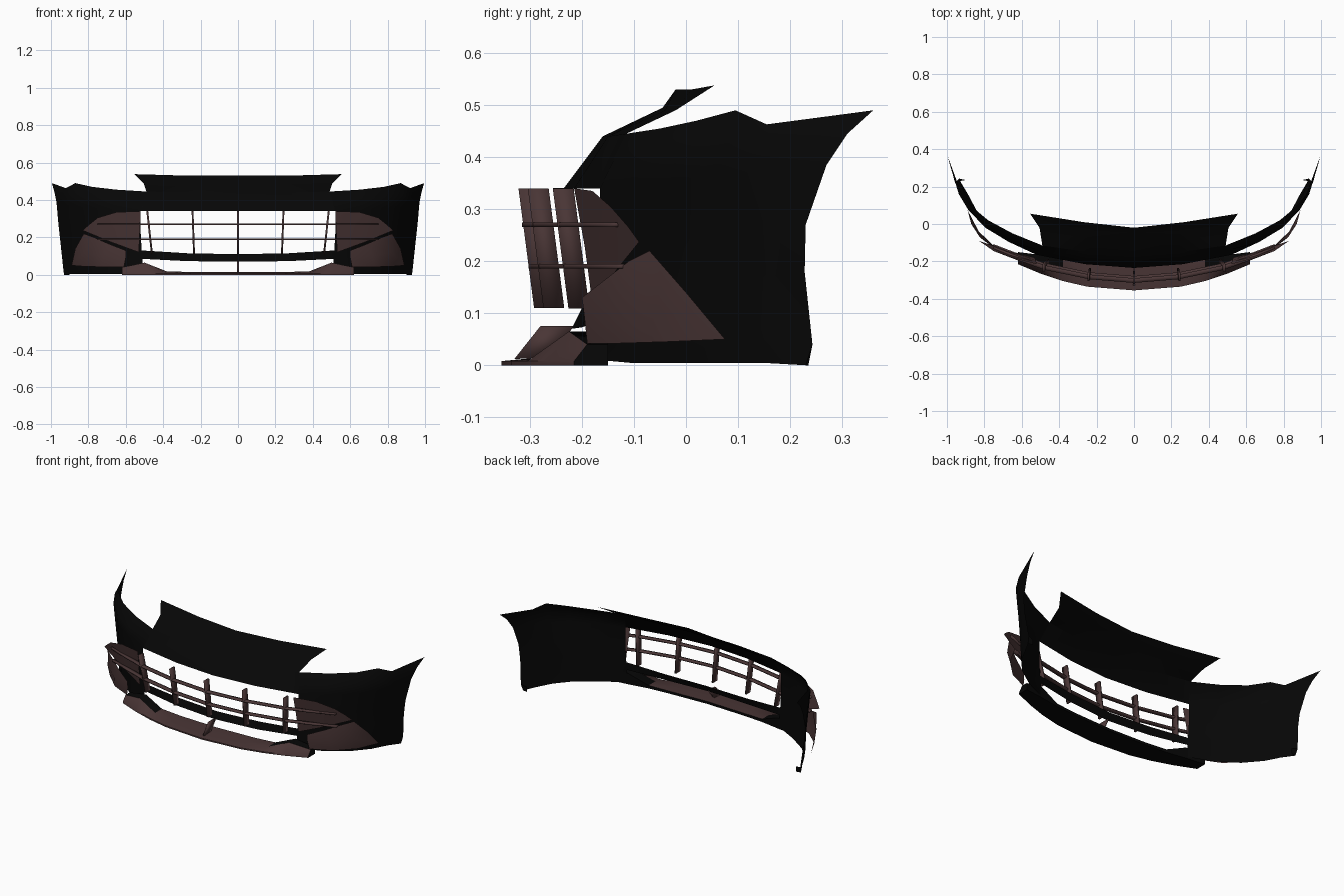
import bpy
import bmesh

cube = bpy.data.objects.get("Cube")
if cube:
    bpy.data.objects.remove(cube, do_unlink=True)


def make_material(name, color):
    mat = bpy.data.materials.new(name)
    mat.use_nodes = True
    mat.diffuse_color = color
    bsdf = mat.node_tree.nodes["Principled BSDF"]
    bsdf.inputs["Base Color"].default_value = color
    bsdf.inputs["Roughness"].default_value = 0.6
    return mat


black = make_material("matte black", (0.002, 0.002, 0.002, 1))
brown = make_material("dark brown", (0.067, 0.036, 0.036, 1))


def add_grid(bm, rows, strip_colors=None):
    """Skin neighbouring rows of points with quads."""
    verts = [[bm.verts.new(p) for p in row] for row in rows]
    for r in range(len(rows) - 1):
        for c in range(len(rows[r]) - 1):
            face = bm.faces.new((verts[r][c], verts[r + 1][c],
                                 verts[r + 1][c + 1], verts[r][c + 1]))
            if strip_colors:
                face.material_index = strip_colors[r]
    return verts


def finish(name, bm, materials, mirror=True, thickness=0, angle=0.6):
    """Turn the bmesh into a named, smoothed and mirrored object."""
    bmesh.ops.remove_doubles(bm, verts=bm.verts, dist=0.001)
    bmesh.ops.recalc_face_normals(bm, faces=bm.faces)
    mesh = bpy.data.meshes.new(name)
    bm.to_mesh(mesh)
    bm.free()
    for mat in materials:
        mesh.materials.append(mat)
    obj = bpy.data.objects.new(name, mesh)
    bpy.context.collection.objects.link(obj)
    if mirror:
        mod = obj.modifiers.new("Mirror", "MIRROR")
        mod.merge_threshold = 0.001
    if thickness:
        mod = obj.modifiers.new("Thickness", "SOLIDIFY")
        mod.thickness = thickness
        mod.offset = 0
    bpy.ops.object.select_all(action="DESELECT")
    bpy.context.view_layer.objects.active = obj
    obj.select_set(True)
    bpy.ops.object.shade_smooth_by_angle(angle=angle)
    return obj


# Bumper shell: brow above the grille, wrapped sides, bar below the grille
brow_end = (0.49, -0.115, 0.445)
grille_corner = (0.52, -0.165, 0.34)
bar_top_end = (0.515, -0.165, 0.13)
bar_low_end = (0.51, -0.165, 0.085)

shell = bmesh.new()
add_grid(shell, [
    [(0, -0.02, 0.53), (0.27, 0.01, 0.53), (0.555, 0.055, 0.538)],
    [(0, -0.045, 0.495), (0.25, -0.04, 0.49), (0.505, -0.02, 0.49)],
    [(0, -0.16, 0.44), (0.25, -0.15, 0.44), brow_end],
    [(0, -0.235, 0.34), (0.26, -0.215, 0.34), grille_corner],
])
add_grid(shell, [
    [(0, -0.2, 0.11), (0.27, -0.185, 0.115), bar_top_end],
    [(0, -0.22, 0.07), (0.27, -0.2, 0.073), bar_low_end],
])

plan = [(0.66, -0.1), (0.79, -0.02), (0.88, 0.075), (0.93, 0.16)]
front_edge = [(0.505, -0.14, 0.3925), grille_corner, (0.52, -0.165, 0.22),
              bar_top_end, bar_low_end, (0.51, -0.165, 0.01)]
rear_edge = [(0.982, 0.31, 0.445), (0.97, 0.27, 0.385), (0.96, 0.23, 0.27),
             (0.95, 0.228, 0.18), (0.935, 0.243, 0.04), (0.93, 0.23, 0)]
side_rows = [[brow_end, (0.65, -0.05, 0.455), (0.78, 0.02, 0.47),
              (0.87, 0.095, 0.49), (0.92, 0.155, 0.463), (0.995, 0.36, 0.49)]]
for front, rear in zip(front_edge, rear_edge):
    z = front[2]
    row = [front]
    for i, (x, y) in enumerate(plan):
        lean = 0.1 * (x - 0.5) * (1 - z / 0.34)
        height = z + (rear[2] - z) * (i + 1) / (len(plan) + 1)
        row.append((x - lean, y, height if z > 0.05 else 0.004))
    side_rows.append(row + [rear])
add_grid(shell, side_rows)
# Small return flange at the rear foot
add_grid(shell, [
    [rear_edge[-2], (0.9, 0.235, 0.03)],
    [rear_edge[-1], (0.9, 0.235, 0)],
])
finish("bumper_shell", shell, [black])

# Corner trim panels standing off the shell
upper = bmesh.new()
add_grid(upper, [
    [(0.52, -0.215, 0.34), (0.65, -0.18, 0.335), (0.75, -0.145, 0.305)],
    [(0.525, -0.195, 0.23), (0.67, -0.16, 0.24), (0.8, -0.11, 0.265)],
    [(0.53, -0.18, 0.12), (0.68, -0.14, 0.175), (0.83, -0.09, 0.237)],
])
finish("upper_corner_panel", upper, [brown])

lower = bmesh.new()
add_grid(lower, [
    [(0.6, -0.2, 0.13), (0.69, -0.155, 0.165), (0.77, -0.11, 0.2),
     (0.825, -0.07, 0.22)],
    [(0.6, -0.195, 0.09), (0.72, -0.15, 0.1), (0.82, -0.075, 0.12),
     (0.87, 0, 0.14)],
    [(0.61, -0.19, 0.042), (0.73, -0.135, 0.042), (0.83, -0.04, 0.045),
     (0.89, 0.075, 0.05)],
])
finish("lower_corner_panel", lower, [brown])

# Horizontal grille slats following the front curve
slat_path = [(0, -0.315), (0.24, -0.295), (0.48, -0.245), (0.62, -0.195),
             (0.75, -0.145)]
for name, z, back in (("upper_slat", 0.27, 0), ("lower_slat", 0.19, 0.012)):
    slat = bmesh.new()
    add_grid(slat, [[(x, y + back + d, z) for x, y in slat_path]
                    for d in (0, 0.025)])
    finish(name, slat, [brown], thickness=0.009)

# Upright grille fins, raked backwards towards the bottom
for name, x, y, foot in (("centre_fin", 0, -0.322, 0),
                         ("middle_fin", 0.243, -0.304, 0.235),
                         ("outer_fin", 0.485, -0.256, 0.46)):
    fin = bmesh.new()
    add_grid(fin, [
        [(x, y, 0.34), (x, y + 0.04, 0.34)],
        [(foot, y + 0.03, 0.11), (foot, y + 0.07, 0.11)],
    ])
    finish(name, fin, [brown], mirror=x > 0, thickness=0.01)

# Splitter: broad flat tray with a ridge rising near each end
# Each station: x, lip y, ridge y, ridge height, heel y
stations = [(0, -0.355, -0.28, 0.015, -0.205),
            (0.25, -0.335, -0.265, 0.015, -0.195),
            (0.38, -0.305, -0.25, 0.018, -0.185),
            (0.5, -0.265, -0.225, 0.065, -0.165),
            (0.62, -0.215, -0.19, 0.04, -0.15)]
splitter = bmesh.new()
lip = [(x, y, 0.008) for x, y, ridge, top, heel in stations]
crest = [(x, ridge, top) for x, y, ridge, top, heel in stations]
heel_top = [(x, heel, top) for x, y, ridge, top, heel in stations]
heel_foot = [(x, heel, 0) for x, y, ridge, top, heel in stations]
toe = [(x, y, 0) for x, y, ridge, top, heel in stations]
grid = add_grid(splitter, [lip, crest, heel_top, heel_foot, toe, lip],
                [0, 0, 1, 1, 0])
end_cap = splitter.faces.new([row[-1] for row in grid[:5]])
end_cap.material_index = 1
# The ridge ends behind the crest are black
for face in splitter.faces:
    centre = face.calc_center_median()
    if centre.x > 0.4 and centre.y > -0.22:
        face.material_index = 1
finish("splitter", splitter, [brown, black])

# Centre strut between the splitter and the lower bar
strut = bmesh.new()
add_grid(strut, [
    [(0, -0.33, 0.012), (0, -0.28, 0.075)],
    [(0, -0.265, 0.015), (0, -0.215, 0.075)],
])
finish("splitter_strut", strut, [brown], mirror=False, thickness=0.01)
